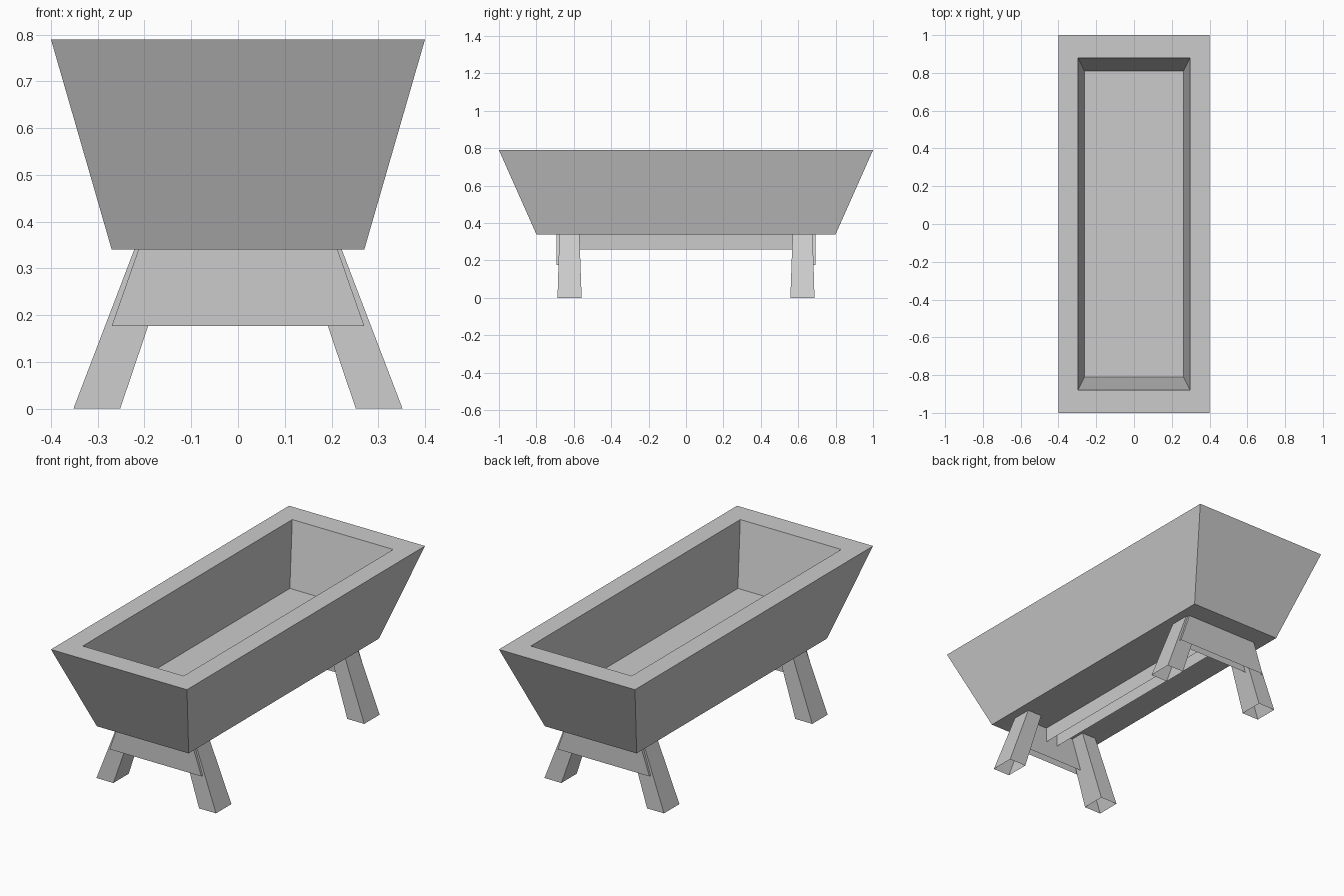
import bpy
import bmesh

if "Cube" in bpy.data.objects:
    bpy.data.objects.remove(bpy.data.objects["Cube"], do_unlink=True)

grey = bpy.data.materials.new("plain grey")
grey.use_nodes = True
colour = (0.6, 0.6, 0.6, 1)
grey.diffuse_color = colour
grey.node_tree.nodes["Principled BSDF"].inputs["Base Color"].default_value = colour

TUB_BOTTOM = 0.34


def ring(bm, x0, x1, y0, y1, z):
    """Rectangle of four vertices at one height."""
    return [bm.verts.new((x, y, z)) for x, y in ((x0, y0), (x1, y0), (x1, y1), (x0, y1))]


def loft(name, sections, cap_bottom=True):
    """Join rectangles (x0, x1, y0, y1, z) in order into a skin with a cap at the end."""
    bm = bmesh.new()
    rings = [ring(bm, *s) for s in sections]
    for a, b in zip(rings, rings[1:]):
        for i in range(4):
            j = (i + 1) % 4
            bm.faces.new((a[i], a[j], b[j], b[i]))
    bm.faces.new(rings[-1])
    if cap_bottom:
        bm.faces.new(rings[0][::-1])
    mesh = bpy.data.meshes.new(name)
    bm.to_mesh(mesh)
    bm.free()
    mesh.materials.append(grey)
    obj = bpy.data.objects.new(name, mesh)
    bpy.context.collection.objects.link(obj)
    return obj


def span(a, b, sign):
    """Interval mirrored by sign, kept in rising order."""
    return tuple(sorted((a * sign, b * sign)))


# Trough: outer wall, rim, inner wall and floor in one skin
loft("trough", [
    (-0.27, 0.27, -0.8, 0.8, TUB_BOTTOM),
    (-0.4, 0.4, -1, 1, 0.79),
    (-0.297, 0.297, -0.88, 0.88, 0.79),
    (-0.262, 0.262, -0.81, 0.81, 0.46),
])

for end, sy in (("front", -1), ("back", 1)):
    # Splayed legs, open underneath
    for side, sx in (("left", 1), ("right", -1)):
        loft(f"{end}_{side}_leg", [
            (*span(0.252, 0.352, sx), *span(0.558, 0.687, sy), 0),
            (*span(0.137, 0.222, sx), *span(0.57, 0.677, sy), TUB_BOTTOM),
        ], cap_bottom=False)

    # Cross board over the outer face of each pair of legs
    y = span(0.65, 0.693, sy)
    loft(f"{end}_cross_board", [
        (-0.27, 0.27, *y, 0.177),
        (-0.213, 0.213, *y, TUB_BOTTOM),
    ], cap_bottom=False)

# Long rail joining the cross boards
loft("stretcher", [
    (-0.035, 0.035, -0.65, 0.65, 0.26),
    (-0.035, 0.035, -0.65, 0.65, TUB_BOTTOM),
], cap_bottom=False)
